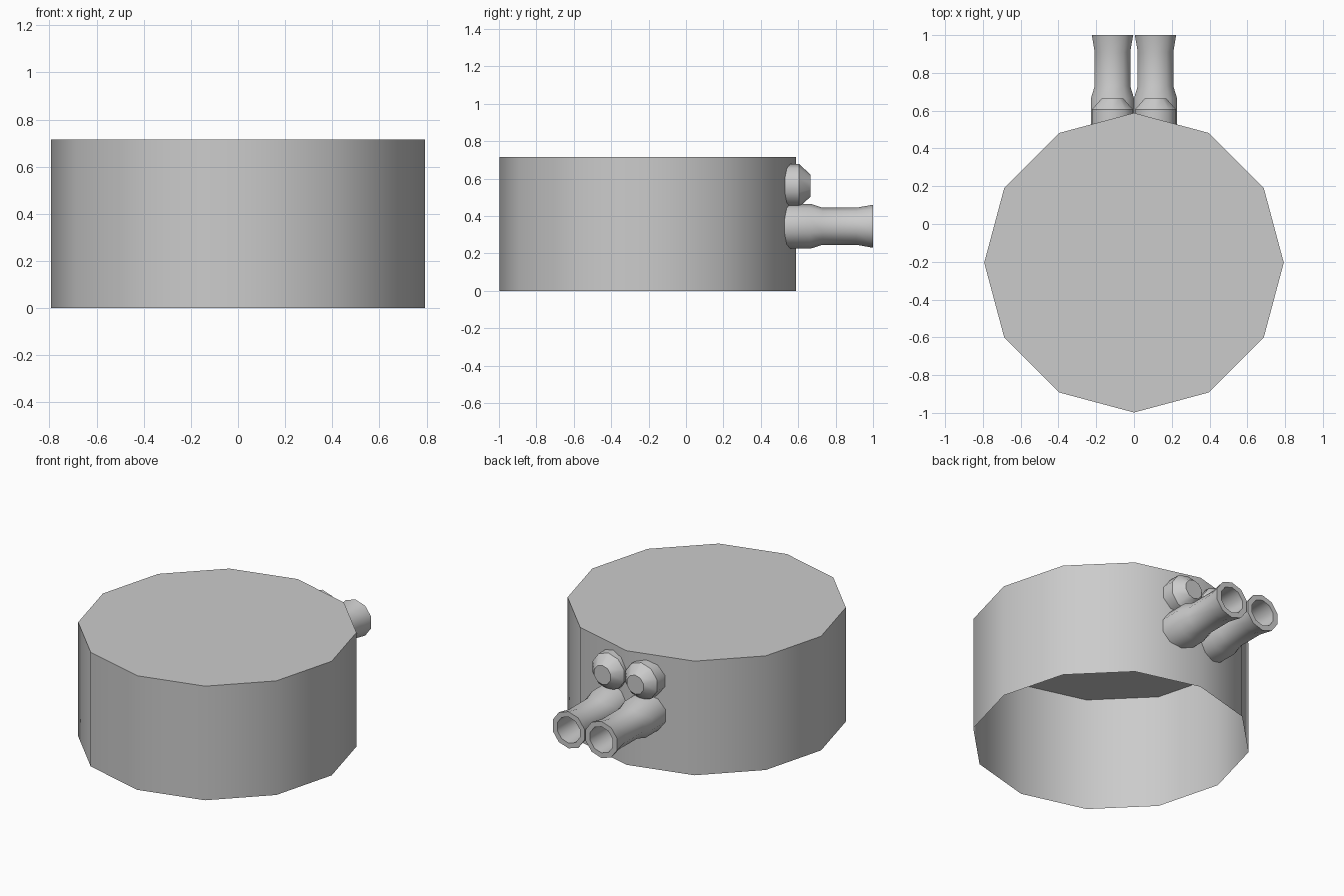
import bpy, math
from mathutils import Vector

if "Cube" in bpy.data.objects:
    bpy.data.objects.remove(bpy.data.objects["Cube"])


def lathe(name, profile, sides, place, cap_end=False):
    """Revolve (radius, along) points; place() maps (a, b, along) to world space."""
    verts, faces = [], []
    for r, d in profile:
        for i in range(sides):
            t = 2 * math.pi * i / sides
            verts.append(place(r * math.cos(t), r * math.sin(t), d))
    for k in range(len(profile) - 1):
        for i in range(sides):
            j = (i + 1) % sides
            faces.append((k * sides + i, k * sides + j,
                          (k + 1) * sides + j, (k + 1) * sides + i))
    if cap_end:
        start = (len(profile) - 1) * sides
        faces.append(tuple(range(start, start + sides)))
    mesh = bpy.data.meshes.new(name)
    mesh.from_pydata(verts, [], faces)
    mesh.update()
    obj = bpy.data.objects.new(name, mesh)
    bpy.context.collection.objects.link(obj)
    bpy.ops.object.select_all(action='DESELECT')
    obj.select_set(True)
    bpy.context.view_layer.objects.active = obj
    bpy.ops.object.shade_smooth_by_angle(angle=math.radians(40))
    return obj


def along_y(cx, cz):
    # first corner points straight up, axis runs towards +y
    return lambda a, b, d: Vector((cx + b, d, cz + a))


# drum: twelve-sided shell, open underneath
lathe("drum", [(0.793, 0), (0.793, 0.715)], 12,
      lambda a, b, d: Vector((a, b - 0.205, d)), cap_end=True)

# hollow spout profile: base, shoulder, neck, flared rim, bore
spout = [(0.12, 0.50), (0.12, 0.665), (0.099, 0.73), (0.099, 0.91),
         (0.115, 1.0), (0.082, 1.0), (0.075, 0.68)]
# chamfered knob profile
knob = [(0.115, 0.50), (0.115, 0.605), (0.06, 0.665)]

for side, x in (("left", -0.114), ("right", 0.114)):
    lathe("spout_" + side, spout, 10, along_y(x, 0.345), cap_end=True)
    lathe("knob_" + side, knob, 10, along_y(x, 0.562), cap_end=True)
